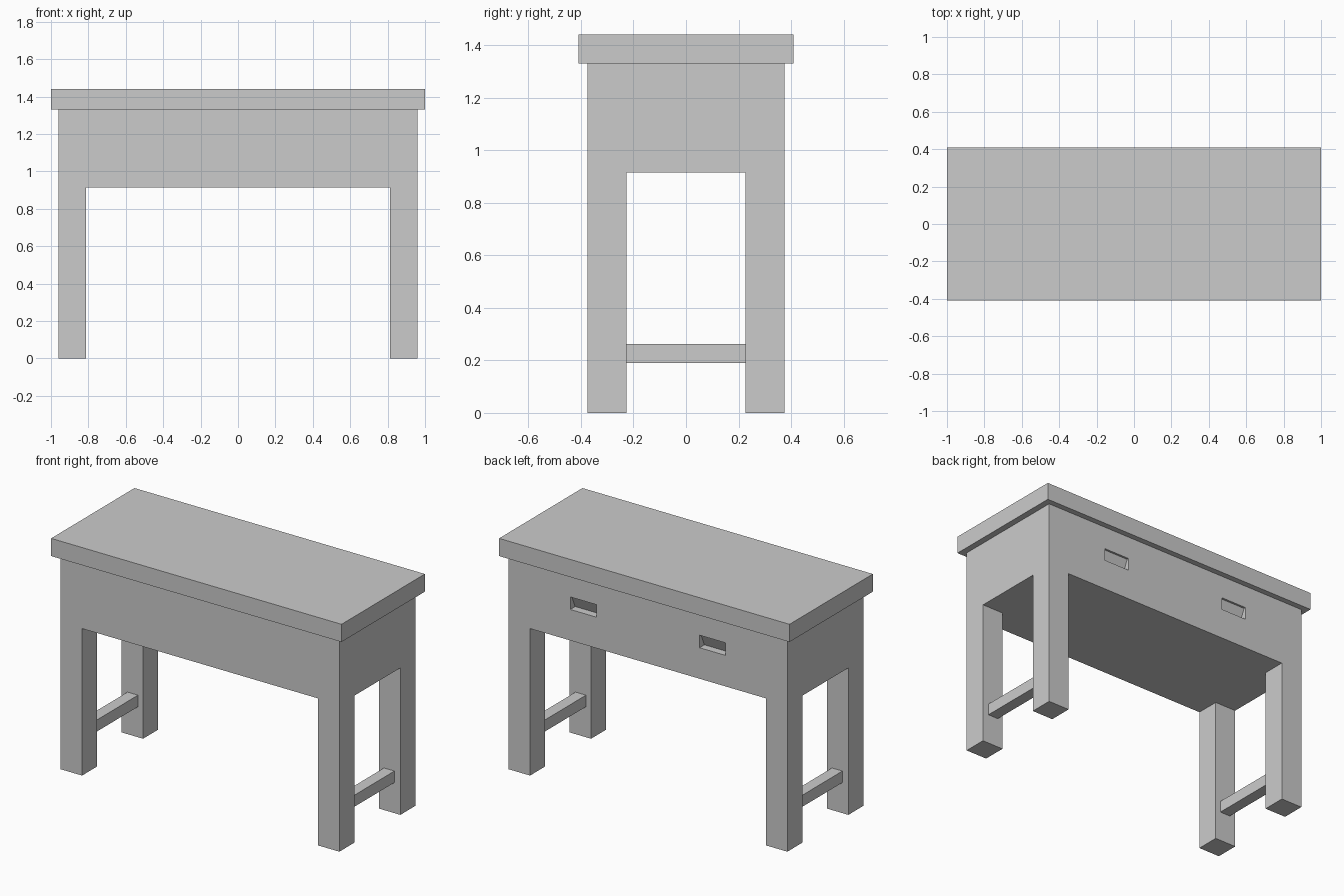
import bpy
import bmesh
from mathutils import Vector

if "Cube" in bpy.data.objects:
    bpy.data.objects.remove(bpy.data.objects["Cube"])

BODY_X, BODY_Y = 0.96, 0.374
LEG_X, LEG_Y = 0.812, 0.226      # inner faces of the legs
APRON_Z, BODY_TOP, TOP_Z = 0.915, 1.33, 1.44


def to_object(name, bm):
    bmesh.ops.recalc_face_normals(bm, faces=bm.faces)
    mesh = bpy.data.meshes.new(name)
    bm.to_mesh(mesh)
    bm.free()
    obj = bpy.data.objects.new(name, mesh)
    bpy.context.collection.objects.link(obj)
    return obj


def box_mesh(lo, hi):
    lo, hi = Vector(lo), Vector(hi)
    bm = bmesh.new()
    bmesh.ops.create_cube(bm, size=1)
    bmesh.ops.scale(bm, vec=hi - lo, verts=bm.verts)
    bmesh.ops.translate(bm, vec=(lo + hi) / 2, verts=bm.verts)
    return bm


# Table top slab
to_object("table_top", box_mesh((-1, -0.41, BODY_TOP), (1, 0.41, TOP_Z)))

# Apron block with four legs extruded from its bottom corners
bm = box_mesh((-BODY_X, -BODY_Y, APRON_Z), (BODY_X, BODY_Y, BODY_TOP))
for axis, d in ((Vector((1, 0, 0)), LEG_X), (Vector((0, 1, 0)), LEG_Y)):
    for s in (-1, 1):
        bmesh.ops.bisect_plane(bm, geom=bm.verts[:] + bm.edges[:] + bm.faces[:],
                               plane_co=axis * d * s, plane_no=axis)
bm.normal_update()
corners = []
for f in bm.faces:
    c = f.calc_center_median()
    if f.normal.z < -0.9 and abs(c.x) > LEG_X and abs(c.y) > LEG_Y:
        corners.append(f)
for f in corners:
    new = bmesh.ops.extrude_discrete_faces(bm, faces=[f])["faces"][0]
    for v in new.verts:
        v.co.z = 0
body = to_object("apron_and_legs", bm)

# Finger pull recesses in the back, deeper at the floor than at the ceiling
for side, s in (("left", 1), ("right", -1)):
    bm = box_mesh((s * 0.445 - 0.09, 0.326, 1.108), (s * 0.445 + 0.09, 0.45, 1.186))
    for v in bm.verts:
        if v.co.z > 1.15 and v.co.y < 0.4:
            v.co.y = BODY_Y - 0.013
    cutter = to_object(side + "_pull_cutter", bm)
    cutter.hide_render = True
    cutter.hide_viewport = True
    cutter.display_type = 'WIRE'
    mod = body.modifiers.new(side + "_pull", 'BOOLEAN')
    mod.operation = 'DIFFERENCE'
    mod.solver = 'EXACT'
    mod.object = cutter

# Low stretchers joining front and back legs
for side, s in (("left", -1), ("right", 1)):
    to_object(side + "_stretcher",
              box_mesh((s * 0.883 - 0.036, -LEG_Y, 0.19), (s * 0.883 + 0.036, LEG_Y, 0.262)))
